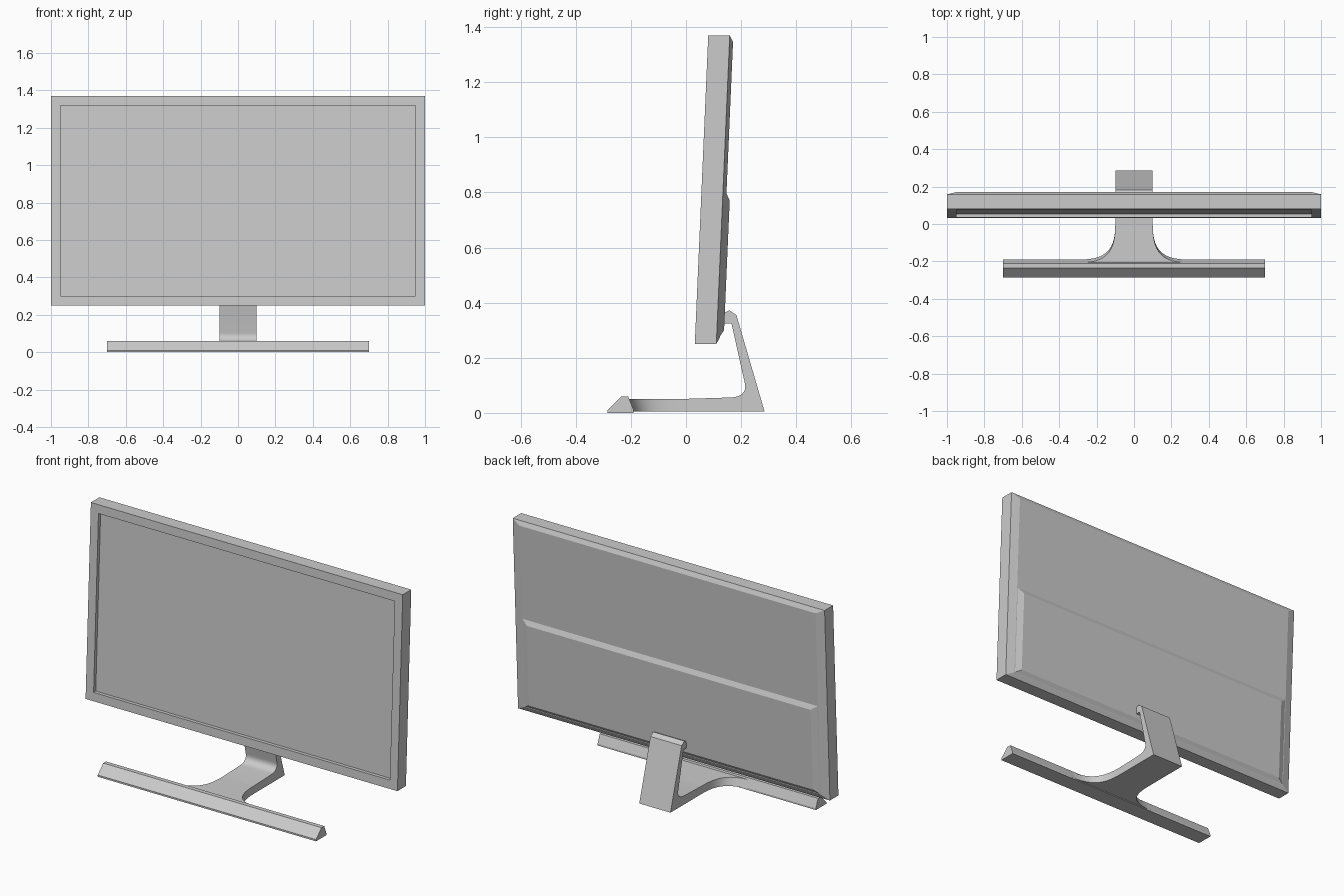
import bpy, bmesh, math
from mathutils import Vector

if "Cube" in bpy.data.objects:
    bpy.data.objects.remove(bpy.data.objects["Cube"])


def loft(name, rings, smooth=False):
    """Closed solid through rings with equal point counts, capped at both ends."""
    bm = bmesh.new()
    loops = [[bm.verts.new(p) for p in ring] for ring in rings]
    for a, b in zip(loops, loops[1:]):
        for i in range(len(a)):
            j = (i + 1) % len(a)
            bm.faces.new((a[i], a[j], b[j], b[i]))
    bm.faces.new(loops[0][::-1])
    bm.faces.new(loops[-1])
    bmesh.ops.recalc_face_normals(bm, faces=bm.faces)
    mesh = bpy.data.meshes.new(name)
    bm.to_mesh(mesh)
    bm.free()
    obj = bpy.data.objects.new(name, mesh)
    bpy.context.collection.objects.link(obj)
    if smooth:
        bpy.ops.object.select_all(action='DESELECT')
        obj.select_set(True)
        bpy.context.view_layer.objects.active = obj
        bpy.ops.object.shade_smooth_by_angle(angle=math.radians(30))
    return obj


def tilted_rect(half_x, z0, z1, depth):
    """Rectangle at a depth behind the backward-leaning display front."""
    def y(z):
        return 0.032 + 0.0435 * (z - 0.25) + depth
    return [(-half_x, y(z0), z0), (half_x, y(z0), z0),
            (half_x, y(z1), z1), (-half_x, y(z1), z1)]


def extrude_x(name, profile, half_x, smooth=False):
    return loft(name, [[(x, y, z) for y, z in profile] for x in (-half_x, half_x)], smooth)


def bezier(p0, p1, p2, p3, n):
    pts = []
    for i in range(n + 1):
        t = i / n
        s = 1 - t
        v = (Vector(p0) * s**3 + Vector(p1) * 3 * s * s * t
             + Vector(p2) * 3 * s * t * t + Vector(p3) * t**3)
        pts.append((v.x, v.y))
    return pts


# Display casing: recess, bezel, sides and chamfered back
loft("display_casing", [tilted_rect(*r) for r in (
    (0.95, 0.30, 1.32, 0.022),
    (0.95, 0.30, 1.32, 0.0),
    (1.0, 0.25, 1.37, 0.0),
    (1.0, 0.25, 1.37, 0.078),
    (0.95, 0.277, 1.345, 0.091))])

# Screen set into the bezel
loft("screen", [tilted_rect(0.95, 0.30, 1.32, d) for d in (0.02, 0.024)])

# Raised lower half of the back
loft("lower_back_panel", [tilted_rect(*r) for r in (
    (0.95, 0.277, 0.80, 0.0895),
    (0.91, 0.30, 0.77, 0.104))])

# Front foot bar
extrude_x("foot_bar", [(-0.285, 0), (-0.285, 0.01), (-0.235, 0.06),
                       (-0.21, 0.06), (-0.19, 0.01), (-0.19, 0)], 0.70)

# Neck: base, bent upright and hook reaching into the display
inner_bend = bezier((0.165, 0.056), (0.2, 0.058), (0.22, 0.075), (0.214, 0.105), 8)
extrude_x("stand_neck", [(0.0, 0.0055), (0.285, 0.0055), (0.183, 0.355),
                         (0.157, 0.372), (0.115, 0.352), (0.115, 0.312),
                         (0.14, 0.325), (0.165, 0.325)]
          + inner_bend[::-1] + [(0.0, 0.051)], 0.10, True)

# Flare that widens from the neck into the foot bar
curve = bezier((0.10, 0.0), (0.10, -0.13), (0.14, -0.19), (0.29, -0.19), 16)


def flare_ring(z, shift):
    side = [(x, y + shift * (y / -0.19)) for x, y in curve] + [(0.29, -0.22)]
    return [(x, y, z) for x, y in side] + [(-x, y, z) for x, y in reversed(side)]


loft("stand_flare", [flare_ring(0.0055, 0.0), flare_ring(0.051, -0.017)], True)
